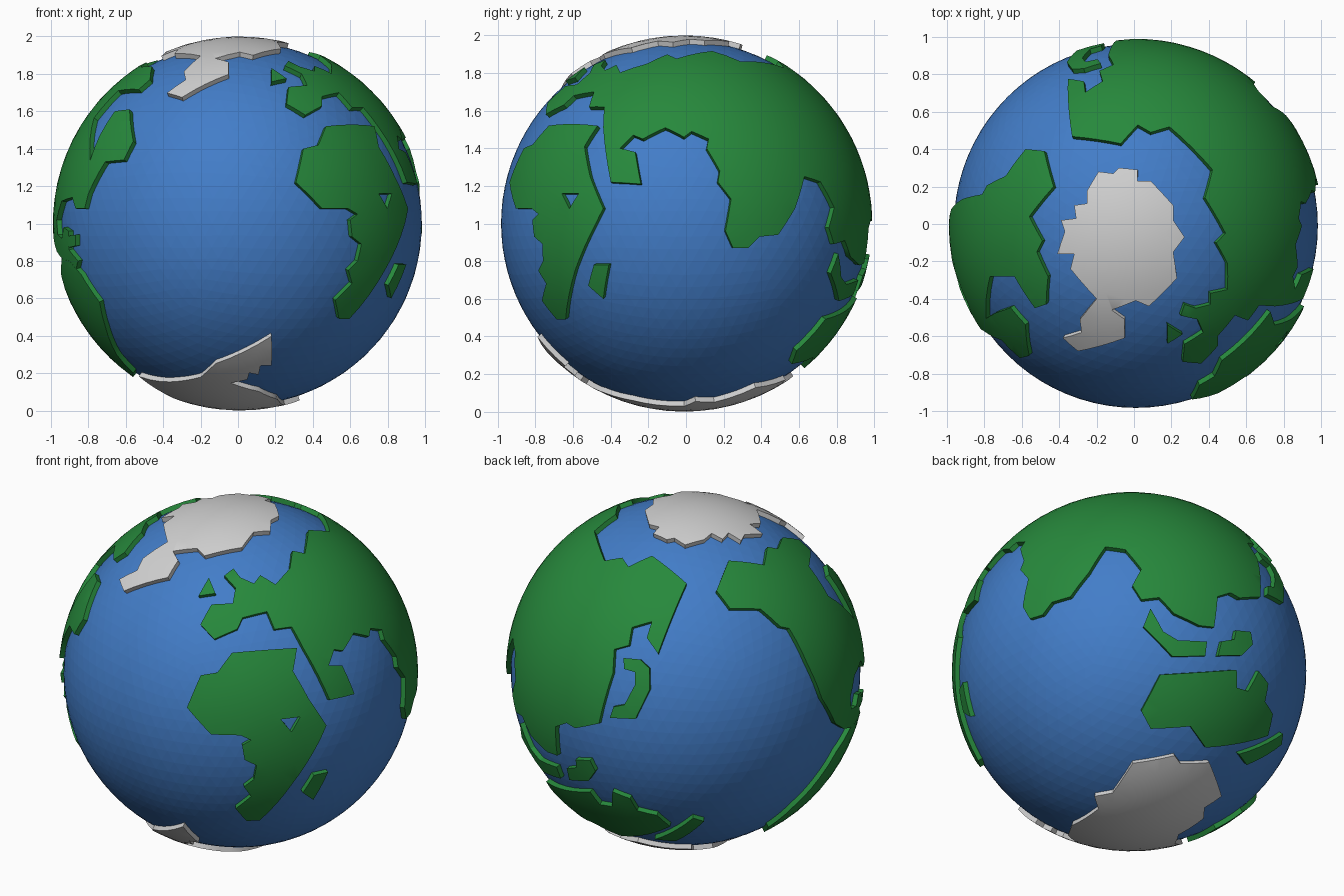
import bpy
import bmesh
from math import sin, cos, radians, sqrt, ceil
from mathutils import Vector
from mathutils.geometry import delaunay_2d_cdt

if "Cube" in bpy.data.objects:
    bpy.data.objects.remove(bpy.data.objects["Cube"], do_unlink=True)

CENTRE = Vector((0.01, -0.01, 1))
LAND_RADIUS = 1.0
SEA_RADIUS = 0.973
SPACING = 0.045

# Stencil directions: azimuth and elevation in degrees
ATLANTIC = (0, 0)
INDIAN = (90, 0)
AMERICAS = (270, 0)
ARCTIC = (0, 90)
SOUTH_POLE = (0, -90)
PACIFIC = (217.5, 26)
AUSTRALASIA = (138, -30)


def make_material(name, colour):
    material = bpy.data.materials.new(name)
    material.use_nodes = True
    material.diffuse_color = (*colour, 1)
    shader = material.node_tree.nodes["Principled BSDF"]
    shader.inputs["Base Color"].default_value = (*colour, 1)
    return material


def cast(direction, *points):
    """Project stencil points, in hundredths of a radius, onto the unit globe."""
    a, e = (radians(angle) for angle in direction)
    right = Vector((cos(a), sin(a), 0))
    up = Vector((-sin(a) * sin(e), cos(a) * sin(e), cos(e)))
    toward = right.cross(up)
    result = []
    for u, v in points:
        u, v = u / 100, v / 100
        depth = sqrt(max(0, 1 - u * u - v * v))
        result.append((right * u + up * v + toward * depth).normalized())
    return result


def densify(loop):
    """Add points along each side so that it follows the globe."""
    result = []
    for start, end in zip(loop, loop[1:] + loop[:1]):
        steps = max(1, ceil((end - start).length / (2 * SPACING)))
        result += [start.lerp(end, i / steps).normalized() for i in range(steps)]
    return result


def inside(point, loops):
    """Even-odd test, so that inner loops become holes."""
    hit = False
    for loop in loops:
        for a, b in zip(loop, loop[1:] + loop[:1]):
            if (a.y > point.y) != (b.y > point.y):
                if point.x < a.x + (b.x - a.x) * (point.y - a.y) / (b.y - a.y):
                    hit = not hit
    return hit


def raised_plate(name, material, *outlines):
    """Fill outlines with a curved sheet and thicken it towards the centre."""
    loops = [densify(outline) for outline in outlines]
    axis = sum(loops[0], Vector()).normalized()
    side = axis.orthogonal().normalized()
    other = axis.cross(side)

    def flatten(p):
        return Vector((p.dot(side), p.dot(other))) / (1 + p.dot(axis))

    def lift(q):
        s = q.length_squared
        return (side * 2 * q.x + other * 2 * q.y + axis * (1 - s)) / (1 + s)

    flat = [[flatten(p) for p in loop] for loop in loops]
    points, edges = [], []
    for loop in flat:
        first, count = len(points), len(loop)
        points += loop
        edges += [(first + i, first + (i + 1) % count) for i in range(count)]

    # Inner grid points keep the sheet round
    reach = ceil(max(q.length for q in flat[0]) / SPACING)
    for i in range(-reach, reach + 1):
        for j in range(-reach, reach + 1):
            q = Vector(((i + j % 2 / 2) * SPACING, j * SPACING))
            if inside(q, flat):
                points.append(q)

    verts, _, faces, *_ = delaunay_2d_cdt(points, edges, [], 0, 1e-5)
    bm = bmesh.new()
    corners = [bm.verts.new(lift(q) * LAND_RADIUS) for q in verts]
    for face in faces:
        middle = sum((verts[i] for i in face), Vector((0, 0))) / len(face)
        if inside(middle, flat):
            made = bm.faces.new([corners[i] for i in face])
            made.normal_update()
            if made.normal.dot(made.calc_center_median()) < 0:
                made.normal_flip()
    loose = [v for v in bm.verts if not v.link_faces]
    bmesh.ops.delete(bm, geom=loose, context='VERTS')
    mesh = bpy.data.meshes.new(name)
    bm.to_mesh(mesh)
    bm.free()

    plate = bpy.data.objects.new(name, mesh)
    bpy.context.collection.objects.link(plate)
    plate.location = CENTRE
    mesh.materials.append(material)
    solid = plate.modifiers.new("thickness", 'SOLIDIFY')
    solid.thickness = 0.05
    solid.offset = -1
    bpy.ops.object.select_all(action='DESELECT')
    plate.select_set(True)
    bpy.context.view_layer.objects.active = plate
    bpy.ops.object.modifier_apply(modifier=solid.name)
    bpy.ops.object.shade_smooth_by_angle(angle=radians(30))


blue = make_material("ocean blue", (0.055, 0.205, 0.58))
green = make_material("land green", (0.02, 0.25, 0.045))
white = make_material("ice white", (0.64, 0.64, 0.64))

# Ocean
bpy.ops.mesh.primitive_ico_sphere_add(subdivisions=5, radius=SEA_RADIUS, location=CENTRE)
ocean = bpy.context.object
ocean.name = "ocean"
ocean.data.materials.append(blue)

# Africa with its lake, and the island beside it
raised_plate(
    "africa", green,
    cast(ATLANTIC, (46, 52), (42, 42), (34, 40), (30, 22), (44, 8), (58, 8), (63, 5),
         (59, 2), (60, -7), (65, -11), (63, -20), (58, -25), (60, -32), (51, -41), (53, -51))
    + cast(INDIAN, (-63, -51), (-58, -25), (-47, 0), (-43, 8), (-50, 25), (-53, 41), (-46, 52)),
    cast(INDIAN, (-65, 16), (-56, 16), (-61, 8)))
raised_plate("madagascar", green,
             cast(INDIAN, (-48, -22), (-40, -22), (-43, -40), (-51, -33)))

# Europe and Asia
raised_plate(
    "eurasia", green,
    cast(ATLANTIC, (26, 73), (25, 64), (35, 58), (44, 63), (44, 68), (53, 70), (60, 62), (66, 62))
    + cast(INDIAN, (-43, 51), (-39, 22), (-23, 21), (-26, 38), (-34, 40), (-27, 47), (-22, 45),
           (-10, 51), (0, 46), (4, 49), (13, 45), (12, 40), (19, 28), (18, 22), (25, 13),
           (22, -4), (26, -13), (34, -13), (40, -7), (50, -6), (59, 8), (64, 25))
    + cast(AUSTRALASIA, (0, 68), (9, 57), (4, 48), (9, 40), (19, 41), (27, 32), (41, 25),
           (49, 24), (51, 41), (58, 43), (63, 40))
    + cast(PACIFIC, (-52, -30), (-44, -2), (-43, 11), (-35, 13), (-33, 23), (-22, 26),
           (-25, 17), (-19, 8), (-2, 47))
    + cast(ARCTIC, (-8, 44), (1, 54), (8, 50), (18, 53), (41, 30), (37, 15), (48, -4), (43, -9),
           (49, -20), (49, -34), (40, -36), (40, -42), (32, -44), (26, -42), (24, -48),
           (33, -50), (36, -57)))

# Islands around Europe and Asia
raised_plate("british_isles", green, cast(ARCTIC, (17, -53), (25, -58), (17, -63)))
raised_plate("japan", green,
             cast(PACIFIC, (-38, 6), (-29, 5), (-24, 0), (-24, -12), (-32, -28), (-46, -27),
                  (-44, -21), (-38, -20), (-32, -9), (-32, -2), (-38, 0)))
raised_plate("sunda_islands", green,
             cast(AUSTRALASIA, (14, 35), (21, 22), (29, 17), (45, 16), (44, 8), (26, 8), (10, 25)))
raised_plate("new_guinea", green,
             cast(AUSTRALASIA, (53, 16), (60, 17), (61, 22), (69, 21), (70, 14), (64, 8), (51, 8)))

# Australia and New Zealand
raised_plate("australia", green,
             cast(AUSTRALASIA, (19, -2), (61, 0), (61, -10), (67, -12), (73, -1), (78, -8),
                  (76, -18), (80, -25), (77, -37), (43, -43), (35, -31), (13, -32), (8, -22)))
raised_plate("new_zealand", green,
             cast(AUSTRALASIA, (61, -47), (85, -36), (84, -42), (65, -53)))

# North and Central America
raised_plate(
    "north_america", green,
    cast(ARCTIC, (-59, 41), (-49, 40), (-44, 21), (-57, 5), (-50, -8), (-53, -14), (-47, -27),
         (-48, -42), (-54, -44), (-65, -27), (-78, -27))
    + cast(ATLANTIC, (-80, 34), (-75, 47), (-67, 60), (-59, 61), (-57, 44), (-62, 34),
           (-72, 33), (-81, 16), (-83, 8))
    + cast(AMERICAS, (47, 8), (42, 14), (28, 12), (20, 2), (22, -6), (30, -8), (33, -2),
           (40, -4), (38, -14), (46, -20), (40, -26), (28, -20), (14, -15))
    + cast(PACIFIC, (81, -32), (73, -18), (65, 1), (55, 21), (50, 22), (39, 32)))
raised_plate("caribbean_island", green,
             cast(ATLANTIC, (-93, -7), (-88, -6), (-88, -12), (-92, -13)))

# South America
raised_plate(
    "south_america", green,
    cast(ATLANTIC, (-91, -20), (-85, -27), (-75, -42), (-72, -55), (-66, -70), (-57, -80))
    + cast(AMERICAS, (5, -82), (-5, -82), (-16, -72), (-11, -58), (0, -42), (10, -28), (24, -19)))

# Polar ice
raised_plate(
    "arctic_ice", white,
    cast(ARCTIC, (-26, 19), (-20, 29), (-12, 28), (-9, 31), (1, 30), (1, 24), (8, 24), (20, 11),
         (20, 3), (26, -6), (20, -14), (22, -28), (7, -43), (0, -40), (-13, -45), (-6, -50),
         (-6, -60), (-31, -67), (-39, -60), (-29, -57), (-30, -50), (-21, -39), (-35, -23),
         (-33, -15), (-42, -15), (-38, -3), (-40, 3), (-32, 4), (-33, 11), (-26, 12)))
raised_plate(
    "antarctic_ice", white,
    cast(SOUTH_POLE, (31, -38), (14, -54), (8, -52), (-8, -58), (-32, -40), (-27, -31),
         (-34, -22), (-31, -4), (-40, 10), (-54, 20), (-42, 33), (-21, 53), (-13, 65), (17, 78),
         (17, 63), (11, 64), (10, 58), (5, 60), (4, 55), (-5, 52), (10, 43), (20, 28),
         (24, 0), (32, -6), (27, -16)))
